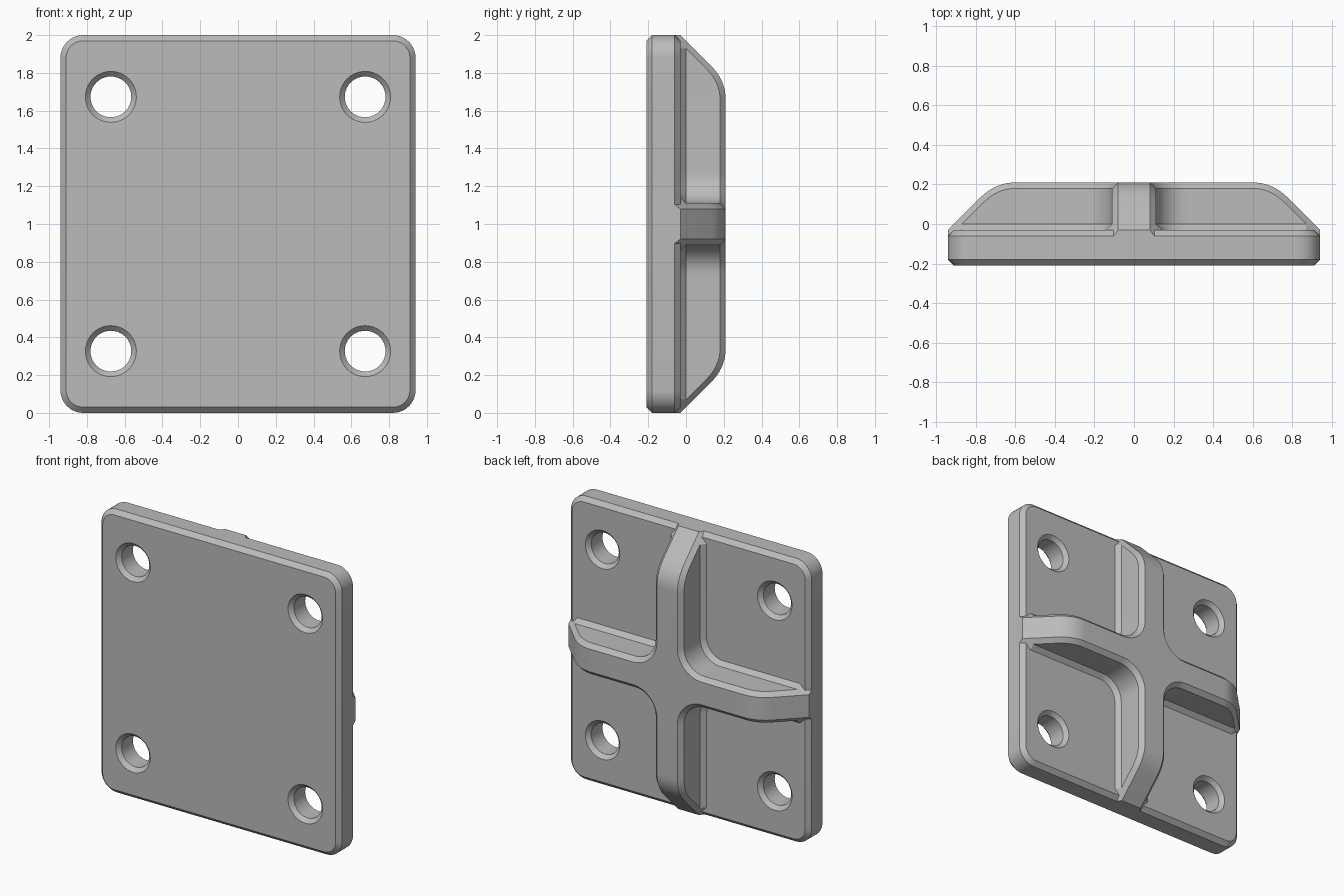
import bpy, bmesh
from math import sin, cos, pi, sqrt, hypot

cube = bpy.data.objects.get("Cube")
if cube:
    bpy.data.objects.remove(cube, do_unlink=True)

HALF_X, HALF_Z = 0.94, 1.0
FRONT, BACK, RIB_TOP = -0.21, -0.03, 0.21
CHAMFER = 0.03

grey = bpy.data.materials.new("grey")
grey.use_nodes = True
grey.diffuse_color = (0.5, 0.5, 0.5, 1)
grey.node_tree.nodes["Principled BSDF"].inputs["Base Color"].default_value = (0.5, 0.5, 0.5, 1)


def make_object(name, bm, recalc=True):
    if recalc:
        bmesh.ops.recalc_face_normals(bm, faces=bm.faces)
    mesh = bpy.data.meshes.new(name)
    bm.to_mesh(mesh)
    bm.free()
    mesh.materials.append(grey)
    obj = bpy.data.objects.new(name, mesh)
    obj.location.z = HALF_Z
    bpy.context.collection.objects.link(obj)
    return obj


def loft(bm, loops):
    """Closed solid through equal-length loops, capped at both ends."""
    rings = [[bm.verts.new(p) for p in loop] for loop in loops]
    n = len(rings[0])
    for a, b in zip(rings, rings[1:]):
        for i in range(n):
            j = (i + 1) % n
            bm.faces.new((a[i], a[j], b[j], b[i]))
    bm.faces.new(rings[0])
    bm.faces.new(rings[-1])


def rounded_rect(inset, y, radius=0.12, steps=10):
    points = []
    for k, (sx, sz) in enumerate(((1, 1), (-1, 1), (-1, -1), (1, -1))):
        for s in range(steps + 1):
            t = (k + s / steps) * pi / 2
            points.append((sx * (HALF_X - radius) + (radius - inset) * cos(t), y,
                           sz * (HALF_Z - radius) + (radius - inset) * sin(t)))
    return points


# Plate with chamfered rim
bm = bmesh.new()
loft(bm, [rounded_rect(CHAMFER, FRONT), rounded_rect(0, FRONT + CHAMFER),
          rounded_rect(0, BACK - CHAMFER), rounded_rect(CHAMFER, BACK)])
plate = make_object("plate", bm)

# Four bolt holes, countersunk on both faces
bm = bmesh.new()
HOLE, SINK, OVER = 0.108, 0.027, 0.02
hole_profile = [(HOLE + SINK + OVER, FRONT - OVER), (HOLE, FRONT + SINK),
                (HOLE, BACK - SINK), (HOLE + SINK + OVER, BACK + OVER)]
for sx in (-1, 1):
    for sz in (-1, 1):
        loft(bm, [[(sx * 0.673 + r * cos(2 * pi * i / 40), y,
                    sz * 0.673 + r * sin(2 * pi * i / 40)) for i in range(40)]
                  for r, y in hole_profile])
cutter = make_object("hole_cutter", bm)
cutter.hide_render = True
cutter.hide_viewport = True
cut = plate.modifiers.new("holes", "BOOLEAN")
cut.operation = "DIFFERENCE"
cut.solver = "EXACT"
cut.object = cutter

# Cross rib: one quadrant, mirrored
RIB_HALF, FILLET, ROUND = 0.11, 0.16, 0.24
SLOPE_END, FLAT_START = 0.17, 0.34
ARC = 12
stations = [0, 0.03, 0.07] + [SLOPE_END + (FLAT_START - SLOPE_END) * i / 8 for i in range(9)]


def crest(d):
    """Rib height and edge-chamfer drop at distance d from the plate edge."""
    if d <= SLOPE_END:
        return BACK + d, 0.04
    if d >= FLAT_START:
        return RIB_TOP, CHAMFER
    run = FLAT_START - d
    rise = sqrt(ROUND ** 2 - run ** 2)
    return RIB_TOP - ROUND + rise, CHAMFER * min(4 / 3, hypot(1, run / rise))


def outline(offset):
    centre, radius = RIB_HALF + FILLET, FILLET - offset
    width = RIB_HALF + offset
    path = [(width, HALF_Z - d) for d in stations]
    path += [(centre - radius * cos(pi / 2 * i / ARC), centre - radius * sin(pi / 2 * i / ARC))
             for i in range(ARC + 1)]
    return path + [(HALF_X - d, width) for d in reversed(stations)]


distances = stations + [1] * (ARC + 1) + stations[::-1]
crests = [crest(d) for d in distances]
top = [h for h, drop in crests]
shoulder = [h - drop for h, drop in crests]
wall = [min(0, s) for s in shoulder]
foot = [w - CHAMFER for w in wall]

bm = bmesh.new()
rows = [[bm.verts.new((x, y, z)) for (x, z), y in zip(outline(off), heights)]
        for off, heights in ((CHAMFER, foot), (0, wall), (0, shoulder), (-CHAMFER, top))]


def strip(a, b):
    for i in range(len(a) - 1):
        bm.faces.new((a[i], a[i + 1], b[i + 1], b[i]))


for a, b in zip(rows, rows[1:]):
    strip(a, b)

# Rib crest, run in to the two centre lines
ridge = rows[-1]
mid = len(ridge) // 2
upright = [bm.verts.new((0, v.co.y, v.co.z)) for v in ridge[:mid + 1]]
level = [bm.verts.new((v.co.x, v.co.y, 0)) for v in ridge[mid:]]
strip(ridge[:mid + 1], upright)
strip(ridge[mid:], level)
bm.faces.new((ridge[mid], level[0], bm.verts.new((0, RIB_TOP, 0)), upright[-1]))

# Small end caps at the plate edge
low = shoulder[0]
bm.faces.new((bm.verts.new((0, low, HALF_Z)), rows[2][0], ridge[0], upright[0]))
bm.faces.new((bm.verts.new((HALF_X, low, 0)), level[-1], ridge[-1], rows[2][-1]))
bmesh.ops.remove_doubles(bm, verts=bm.verts, dist=0.0001)
rib = make_object("cross_rib", bm, recalc=False)
mirror = rib.modifiers.new("mirror", "MIRROR")
mirror.use_axis = (True, False, True)
mirror.use_clip = True

# Bake modifiers, then smooth the curved faces
for obj in (plate, rib):
    bpy.ops.object.select_all(action="DESELECT")
    obj.select_set(True)
    bpy.context.view_layer.objects.active = obj
    bpy.ops.object.modifier_apply(modifier=obj.modifiers[0].name)
    bpy.ops.object.shade_smooth_by_angle(angle=pi / 7)
bpy.data.objects.remove(cutter, do_unlink=True)
